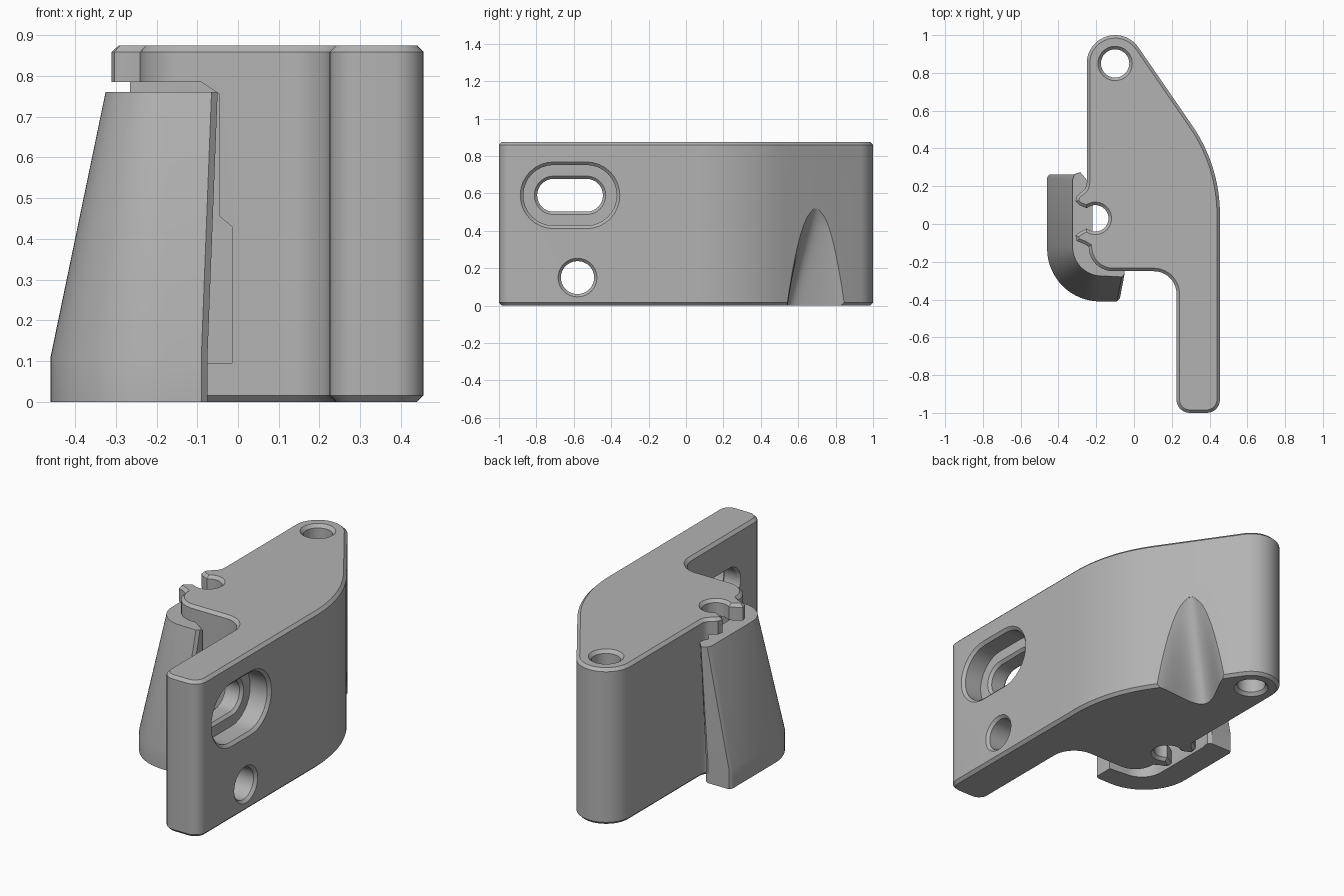
import bpy, bmesh, math
from mathutils import Vector

if "Cube" in bpy.data.objects:
    bpy.data.objects.remove(bpy.data.objects["Cube"])

grey = bpy.data.materials.new("plain grey")
grey.use_nodes = True
GREY = (0.45, 0.45, 0.45, 1)
grey.diffuse_color = GREY
grey.node_tree.nodes["Principled BSDF"].inputs["Base Color"].default_value = GREY


def arc(cx, cy, r, start, end, n=12):
    angles = [math.radians(start + (end - start) * i / n) for i in range(n + 1)]
    return [(cx + r * math.cos(a), cy + r * math.sin(a)) for a in angles]


def inset(points, d):
    """Shrink a counter-clockwise outline by d."""
    result = []
    for i, p in enumerate(points):
        p = Vector(p)
        a = (p - Vector(points[i - 1])).normalized()
        b = (Vector(points[(i + 1) % len(points)]) - p).normalized()
        m = Vector((-a.y - b.y, a.x + b.x)).normalized()
        result.append(tuple(p + m * d / max(0.6, m.dot(Vector((-a.y, a.x))))))
    return result


def loft(name, rings):
    """Closed solid through rings of 3D points."""
    bm = bmesh.new()
    loops = [[bm.verts.new(p) for p in ring] for ring in rings]
    n = len(loops[0])
    for low, high in zip(loops, loops[1:]):
        for i in range(n):
            j = (i + 1) % n
            bm.faces.new((low[i], low[j], high[j], high[i]))
    bm.faces.new(loops[0][::-1])
    bm.faces.new(loops[-1])
    bmesh.ops.recalc_face_normals(bm, faces=bm.faces)
    mesh = bpy.data.meshes.new(name)
    bm.to_mesh(mesh)
    bm.free()
    mesh.materials.append(grey)
    obj = bpy.data.objects.new(name, mesh)
    bpy.context.collection.objects.link(obj)
    return obj


def flat(points, z):
    return [(x, y, z) for x, y in points]


def activate(obj):
    bpy.ops.object.select_all(action='DESELECT')
    obj.select_set(True)
    bpy.context.view_layer.objects.active = obj


def cut(obj, cutter):
    mod = obj.modifiers.new("cut", 'BOOLEAN')
    mod.object = cutter
    mod.operation = 'DIFFERENCE'
    mod.solver = 'EXACT'
    activate(obj)
    bpy.ops.object.modifier_apply(modifier=mod.name)
    bpy.data.objects.remove(cutter)


def smooth(obj, angle=30):
    activate(obj)
    bpy.ops.object.shade_smooth_by_angle(angle=math.radians(angle))


def stadium(half, r):
    return arc(half, 0, r, -90, 90, 16) + arc(-half, 0, r, 90, 270, 16)


# Bracket body: leg, swept back wall, hinge end and keyhole slot
HEIGHT, CHAMFER = 0.875, 0.016
outline = (
    arc(0.385, -0.93, 0.07, -90, 0, 8)
    + arc(-0.375, 0.05, 0.83, 0, 34, 16)
    + arc(-0.1, 0.85, 0.15, 34, 180, 20)
    + arc(-0.31, 0.22, 0.06, 0, -60, 6)
    + [(-0.303, 0.148), (-0.31, 0.12), (-0.29, 0.1)]
    + arc(-0.205, 0.03, 0.07, 130, -130, 24)
    + [(-0.285, -0.042), (-0.31, -0.06), (-0.303, -0.09), (-0.265, -0.105)]
    + arc(-0.11, -0.12, 0.13, 180, 270, 10)
    + arc(0.105, -0.37, 0.12, 90, 0, 10)
    + arc(0.295, -0.93, 0.07, 180, 270, 8)
)
small = inset(outline, CHAMFER)
body = loft("bracket_body", [
    flat(small, 0), flat(outline, CHAMFER),
    flat(outline, HEIGHT - CHAMFER), flat(small, HEIGHT)])

# Stepped pocket between the top and bottom flanges
pocket = [(-0.5, 0.095), (-0.015, 0.095), (-0.015, 0.43), (-0.045, 0.455),
          (-0.045, 0.755), (-0.09, 0.785), (-0.5, 0.785)]
cut(body, loft("pocket_cutter", [[(x, y, z) for x, z in pocket] for y in (-0.3, 0.18)]))

# Vertical hinge hole, countersunk at both ends
steps = [(-0.01, 0.1), (0.018, 0.075), (HEIGHT - 0.018, 0.075), (HEIGHT + 0.01, 0.1)]
cut(body, loft("hinge_hole_cutter", [
    flat(arc(-0.1, 0.85, r, 0, 348.75, 31), z) for z, r in steps]))


# Sideways holes through the leg
def side_hole(name, y, z, half, steps):
    shape = lambda x, r: [(x, y + u, z + v) for u, v in stadium(half, r)]
    cut(body, loft(name, [shape(x, r) for x, r in steps]))


side_hole("slot_cutter", -0.62, 0.59, 0.088, [
    (0.2, 0.115), (0.24, 0.088), (0.32, 0.088), (0.335, 0.103),
    (0.335, 0.162), (0.44, 0.162), (0.475, 0.2)])
side_hole("round_hole_cutter", -0.58, 0.15, 0.001, [
    (0.2, 0.115), (0.24, 0.088), (0.44, 0.088), (0.475, 0.123)])

# Bell-shaped groove fading up the swept wall
normal = Vector((math.cos(math.radians(34)), math.sin(math.radians(34)), 0))
along = Vector((-normal.y, normal.x, 0))
wall = Vector((-0.1, 0.85, 0)) + normal * 0.15 - along * 0.29
rings = []
for k in range(13):
    t = k / 12
    width = 0.06 + 0.17 * math.sqrt(1 - t)
    depth = 0.25 * (1 - t)
    base = wall + Vector((0, 0, -0.01 + 0.53 * t))
    ring = [base + along * width + normal * 0.3, base - along * width + normal * 0.3]
    for i in range(25):
        u = -1 + i / 12
        bell = 0.5 + 0.5 * math.cos(math.pi * u)
        ring.append(base + along * width * u + normal * (0.025 - (depth + 0.025) * bell))
    rings.append(ring)
cut(body, loft("groove_cutter", rings))
smooth(body)

# Raised collar around the keyhole on the bottom flange
collar = arc(-0.205, 0.03, 0.11, -130, 130, 24) + arc(-0.205, 0.03, 0.07, 130, -130, 24)
smooth(loft("slot_collar", [flat(collar, z) for z in (0.09, 0.12)]))

# Curved clip leaning in toward the body
foot = (
    [(-0.45, 0.262), (-0.46, 0.245)]
    + arc(-0.18, -0.13, 0.28, 180, 270, 16)
    + [(-0.09, -0.41), (-0.075, -0.395), (-0.075, -0.29)]
    + arc(-0.18, -0.15, 0.13, 270, 180, 12)
    + [(-0.31, 0.2), (-0.3, 0.25), (-0.32, 0.262)]
)
head = (
    [(-0.315, 0.262), (-0.325, 0.235)]
    + arc(-0.17, -0.12, 0.155, 180, 270, 16)
    + [(-0.065, -0.28), (-0.05, -0.265), (-0.05, -0.19)]
    + arc(-0.15, -0.12, 0.07, 270, 180, 12)
    + [(-0.22, 0.17), (-0.255, 0.24), (-0.285, 0.275)]
)
clip = loft("leaning_clip", [flat(foot, 0), flat(foot, 0.11), flat(head, 0.76)])
smooth(clip)
